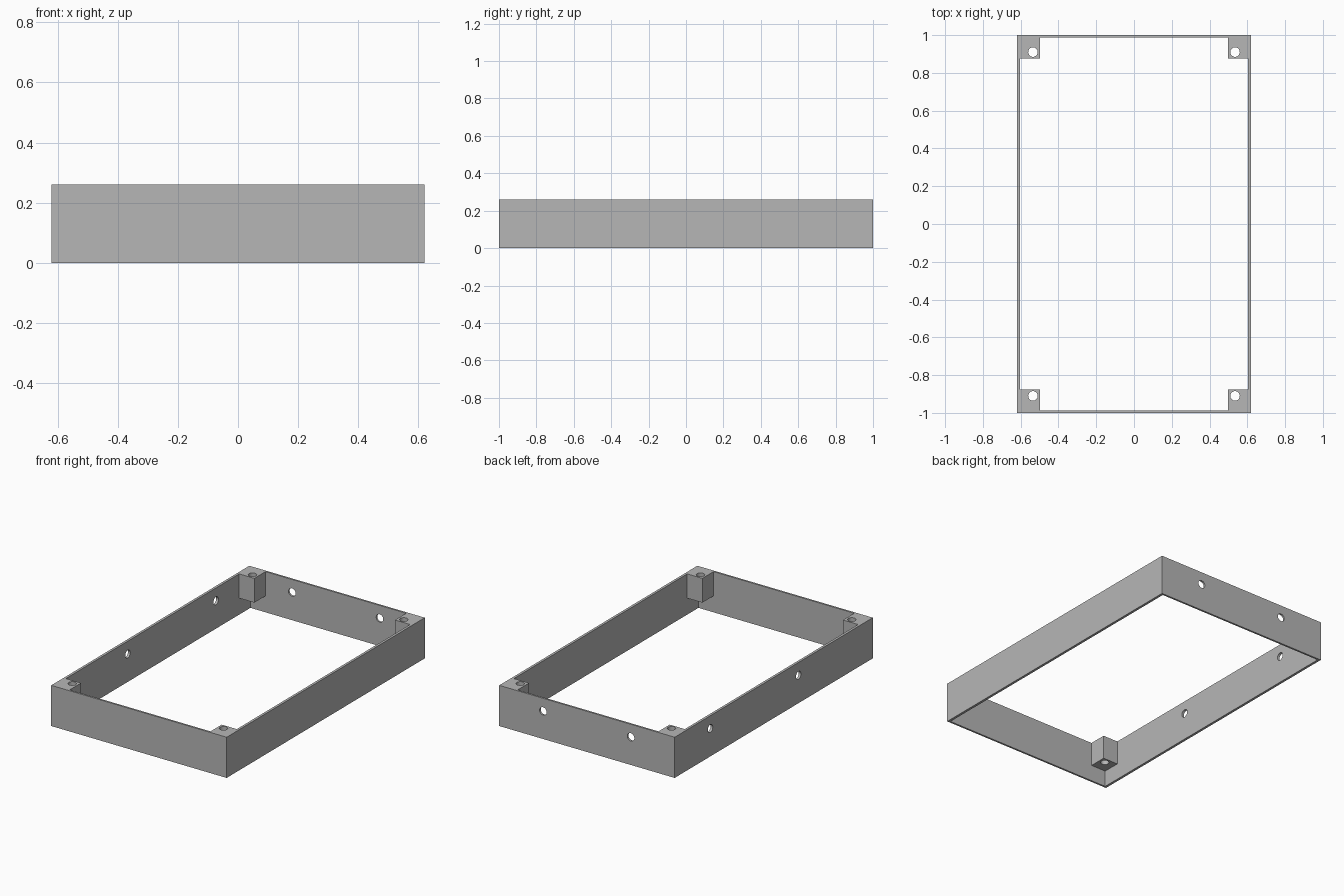
import bpy
from mathutils import Matrix
from math import pi

cube = bpy.data.objects.get("Cube")
if cube:
    bpy.data.objects.remove(cube, do_unlink=True)

HALF_X, HALF_Y, HEIGHT = 0.62, 1.0, 0.26
SIDE_T, END_T = 0.016, 0.012
HOLE_R, HOLE_Z = 0.025, 0.178
POST_IN_X, POST_IN_Y, POST_Z = 0.497, 0.875, 0.105

grey = bpy.data.materials.new("plain grey")
grey.use_nodes = True
colour = (0.47, 0.47, 0.47, 1)
grey.diffuse_color = colour
grey.node_tree.nodes["Principled BSDF"].inputs["Base Color"].default_value = colour


def box(name, lo, hi):
    """Box between two opposite corners."""
    centre = [(a + b) / 2 for a, b in zip(lo, hi)]
    bpy.ops.mesh.primitive_cube_add(size=1, location=centre)
    obj = bpy.context.object
    obj.name = name
    obj.scale = [abs(b - a) for a, b in zip(lo, hi)]
    bpy.ops.object.transform_apply(location=True, rotation=False, scale=True)
    obj.data.materials.append(grey)
    return obj


def drill(obj, centre, axis):
    """Cut a round hole through the part along the given axis."""
    turn = {"x": (0, pi / 2, 0), "y": (pi / 2, 0, 0), "z": (0, 0, 0)}[axis]
    bpy.ops.mesh.primitive_cylinder_add(vertices=32, radius=HOLE_R, depth=0.5,
                                        location=centre, rotation=turn)
    cutter = bpy.context.object
    cutter.hide_render = True
    cutter.data.materials.append(grey)
    bpy.ops.object.select_all(action="DESELECT")
    obj.select_set(True)
    bpy.context.view_layer.objects.active = obj
    mod = obj.modifiers.new("hole", "BOOLEAN")
    mod.operation, mod.solver, mod.object = "DIFFERENCE", "EXACT", cutter
    bpy.ops.object.modifier_apply(modifier=mod.name)
    bpy.data.objects.remove(cutter, do_unlink=True)
    bpy.ops.object.shade_smooth_by_angle()


# Long side walls
inner_x, inner_y = HALF_X - SIDE_T, HALF_Y - END_T
left_wall = box("left_wall", (inner_x, -HALF_Y, 0), (HALF_X, HALF_Y, HEIGHT))
right_wall = box("right_wall", (-HALF_X, -HALF_Y, 0), (-inner_x, HALF_Y, HEIGHT))

# Short end walls
front_wall = box("front_wall", (-inner_x, -HALF_Y, 0), (inner_x, -inner_y, HEIGHT))
back_wall = box("back_wall", (-inner_x, inner_y, 0), (inner_x, HALF_Y, HEIGHT))

# Cable holes in the right and back walls
for y in (0.64, -0.25):
    drill(right_wall, (-HALF_X, y, HOLE_Z), "x")
for x in (-0.31, 0.31):
    drill(back_wall, (x, HALF_Y, HOLE_Z), "y")

# Corner screw posts
for sx, side in ((1, "left"), (-1, "right")):
    for sy, end in ((-1, "front"), (1, "back")):
        post = box(f"{end}_{side}_post",
                   (sx * POST_IN_X, sy * POST_IN_Y, POST_Z),
                   (sx * inner_x, sy * inner_y, HEIGHT))
        drill(post, (sx * 0.535, sy * 0.91, 0.18), "z")
